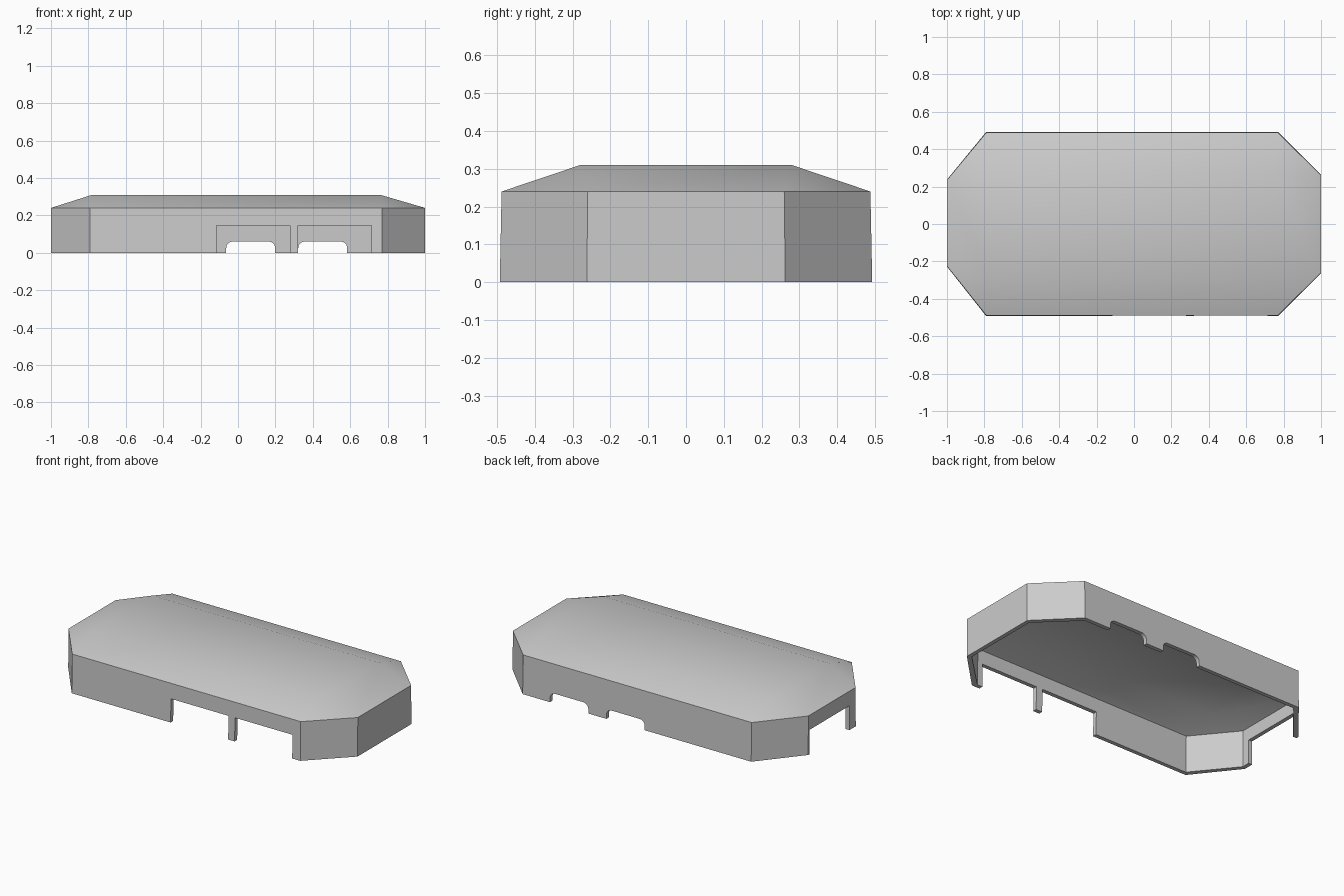
import bpy
import bmesh
import math
from mathutils import Vector

old = bpy.data.objects.get("Cube")
if old:
    bpy.data.objects.remove(old, do_unlink=True)

WALL = 0.025      # wall thickness
EAVE, TOP = 0.24, 0.31

grey = bpy.data.materials.new("plain grey")
grey.use_nodes = True
grey.diffuse_color = (0.6, 0.6, 0.6, 1)
grey.node_tree.nodes["Principled BSDF"].inputs["Base Color"].default_value = (0.6, 0.6, 0.6, 1)

# Clipped rectangle plan, two points per corner, and the roof's raised plateau
PLAN = [(0.77, -0.488), (1, -0.26), (1, 0.26), (0.77, 0.488),
        (-0.79, 0.488), (-1, 0.235), (-1, -0.225), (-0.79, -0.488)]
PLATEAU = [(0.76, -0.28), (0.76, 0.28), (-0.78, 0.28), (-0.78, -0.28)]


def skin(bm, inset, drop):
    """Walls and hipped roof; returns the bottom ring."""
    sx, sy = 1 - inset, 1 - inset / 0.49
    base = [bm.verts.new((x * sx, y * sy * 1.01, 0)) for x, y in PLAN]
    eave = [bm.verts.new((x * sx, y * sy, EAVE - drop)) for x, y in PLAN]
    top = [bm.verts.new((x, y, TOP - drop)) for x, y in PLATEAU]
    for i in range(8):
        j = (i + 1) % 8
        bm.faces.new((base[i], base[j], eave[j], eave[i]))
    for c in range(4):
        a, b, n = eave[2 * c], eave[2 * c + 1], eave[(2 * c + 2) % 8]
        bm.faces.new((a, b, top[c]))
        bm.faces.new((b, n, top[(c + 1) % 4], top[c]))
    bm.faces.new(top)
    return base


def make_object(name, bm):
    bmesh.ops.recalc_face_normals(bm, faces=bm.faces)
    mesh = bpy.data.meshes.new(name)
    bm.to_mesh(mesh)
    bm.free()
    mesh.materials.append(grey)
    obj = bpy.data.objects.new(name, mesh)
    bpy.context.collection.objects.link(obj)
    return obj


# Hollow shell, open underneath
bm = bmesh.new()
outer = skin(bm, 0, 0)
inner = skin(bm, WALL, 0.01)
for i in range(8):
    j = (i + 1) % 8
    bm.faces.new((outer[i], outer[j], inner[j], inner[i]))
shell = make_object("cover_shell", bm)


def cut_opening(name, x0, x1, y0, y1, height, radius=0.0):
    """Cut a doorway through the shell, optionally with rounded top corners."""
    cb = bmesh.new()
    bmesh.ops.create_cube(cb, size=1)
    low, high = Vector((x0, y0, -0.1)), Vector((x1, y1, height))
    for v in cb.verts:
        v.co = [(low[k] + high[k]) / 2 + v.co[k] * (high[k] - low[k]) for k in range(3)]
    if radius:
        edges = [e for e in cb.edges
                 if all(v.co.z > 0 for v in e.verts)
                 and abs(e.verts[0].co.x - e.verts[1].co.x) < 1e-4]
        bmesh.ops.bevel(cb, geom=edges, offset=radius, segments=6,
                        profile=0.5, affect='EDGES')
    cutter = make_object(name, cb)
    cutter.hide_render = True
    mod = shell.modifiers.new(name, 'BOOLEAN')
    mod.operation = 'DIFFERENCE'
    mod.solver = 'EXACT'
    mod.object = cutter
    bpy.context.view_layer.objects.active = shell
    bpy.ops.object.modifier_apply(modifier=name)
    bpy.data.objects.remove(cutter, do_unlink=True)


# Two tall front openings, two low rounded back ones, one at the right end
for x in (-0.115, 0.322):
    cut_opening("front_opening", x, x + 0.393, -0.6, -0.4, 0.145)
for x in (-0.063, 0.322):
    cut_opening("back_opening", x, x + 0.262, 0.4, 0.6, 0.06, 0.035)
cut_opening("end_opening", -1.1, -0.9, -0.165, 0.222, 0.15)

bpy.ops.object.select_all(action='DESELECT')
shell.select_set(True)
bpy.context.view_layer.objects.active = shell
bpy.ops.object.shade_smooth_by_angle(angle=math.radians(30))
